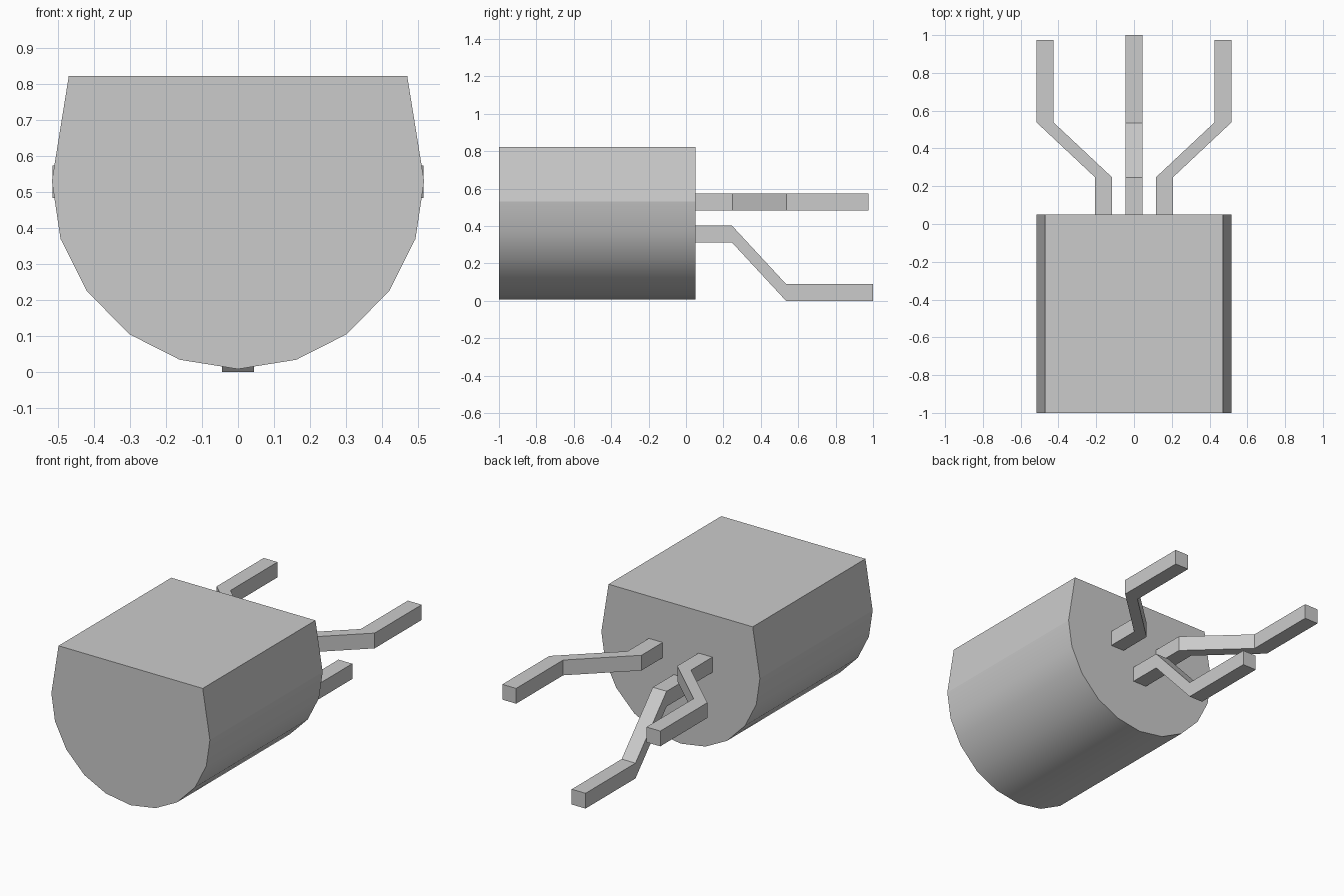
import bpy, bmesh

if "Cube" in bpy.data.objects:
    bpy.data.objects.remove(bpy.data.objects["Cube"], do_unlink=True)

GREY = 0.6
grey = bpy.data.materials.new("light_grey")
grey.use_nodes = True
grey.diffuse_color = (GREY, GREY, GREY, 1)
grey.node_tree.nodes["Principled BSDF"].inputs["Base Color"].default_value = (GREY, GREY, GREY, 1)


def loft(name, sections):
    """Join matching closed cross-sections into a capped solid."""
    bm = bmesh.new()
    rings = [[bm.verts.new(p) for p in s] for s in sections]
    for a, b in zip(rings, rings[1:]):
        for i in range(len(a)):
            j = (i + 1) % len(a)
            bm.faces.new((a[i], a[j], b[j], b[i]))
    bm.faces.new(rings[0])
    bm.faces.new(rings[-1])
    bmesh.ops.recalc_face_normals(bm, faces=bm.faces)
    mesh = bpy.data.meshes.new(name)
    bm.to_mesh(mesh)
    bm.free()
    mesh.materials.append(grey)
    obj = bpy.data.objects.new(name, mesh)
    bpy.context.collection.objects.link(obj)
    return obj


def lead(name, path, size=0.09):
    """Square lead whose cross-sections all face along y."""
    h = size / 2
    corners = [(-h, -h), (h, -h), (h, h), (-h, h)]
    return loft(name, [[(x + dx, y, z + dz) for dx, dz in corners] for x, y, z in path])


# Body: rounded underside, flat top
FRONT, BACK, WIDEST = -1.0, 0.05, 0.53
half = [(0.162, 0.034), (0.302, 0.105), (0.42, 0.225), (0.493, 0.37),
        (0.517, WIDEST), (0.47, 0.822)]
profile = [(0, 0.008)] + half + [(-x, z) for x, z in reversed(half)]
body = loft("body", [[(x, y, z) for x, z in profile] for y in (FRONT, BACK)])
for face in body.data.polygons:
    face.use_smooth = abs(face.normal.y) < 0.5 and face.center.z < WIDEST

# Centre lead: bends down to the ground
lead("centre_lead", [(0, BACK, 0.358), (0, 0.245, 0.358), (0, 0.535, 0.045), (0, 1.0, 0.045)])

# Side leads: bend outwards
for name, s in (("left_lead", 1), ("right_lead", -1)):
    lead(name, [(s * 0.162, BACK, 0.528), (s * 0.162, 0.248, 0.528),
                (s * 0.47, 0.537, 0.528), (s * 0.47, 0.975, 0.528)])
